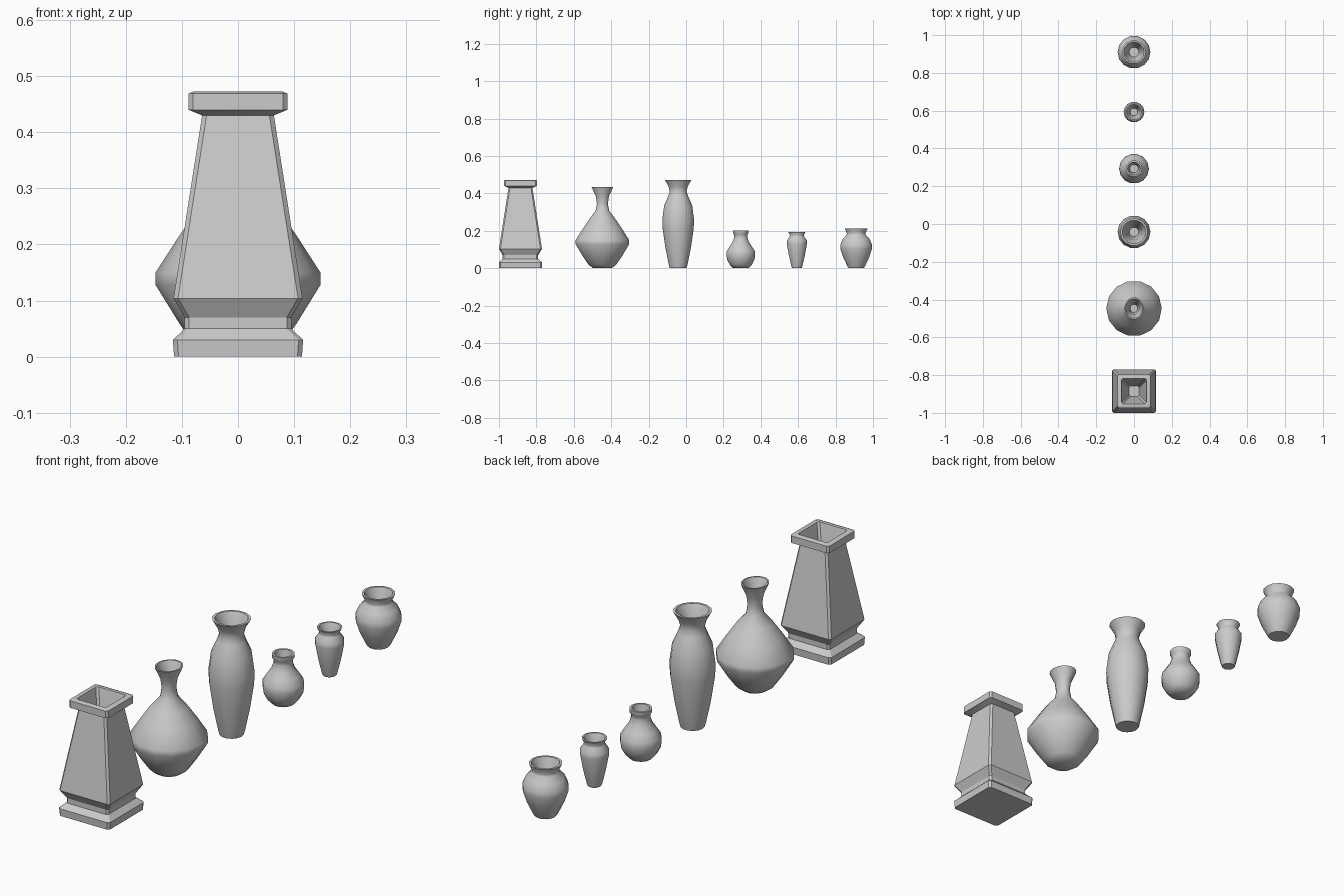
import bpy, bmesh, math


def circle(r, n, squash):
    # cross-section of a round vase; squash narrows the neck in x
    return [(r * squash * math.cos(2 * math.pi * i / n),
             r * math.sin(2 * math.pi * i / n)) for i in range(n)]


def square(h, c=0.008):
    # square cross-section with small corner chamfers
    k = h - c
    return [(h, -k), (h, k), (k, h), (-k, h), (-h, k), (-h, -k), (-k, -h), (k, -h)]


def loft(name, y, rings, angle):
    # skin a stack of (z, outline) rings and cap both ends
    bm = bmesh.new()
    loops = [[bm.verts.new((px, py, z)) for px, py in pts] for z, pts in rings]
    n = len(loops[0])
    for a, b in zip(loops, loops[1:]):
        for i in range(n):
            j = (i + 1) % n
            bm.faces.new((a[i], a[j], b[j], b[i]))
    bm.faces.new(loops[0][::-1])
    bm.faces.new(loops[-1])
    me = bpy.data.meshes.new(name)
    bm.to_mesh(me)
    bm.free()
    ob = bpy.data.objects.new(name, me)
    ob.location.y = y
    bpy.context.collection.objects.link(ob)
    bpy.ops.object.select_all(action='DESELECT')
    bpy.context.view_layer.objects.active = ob
    ob.select_set(True)
    bpy.ops.object.shade_smooth_by_angle(angle=math.radians(angle))
    return ob


def round_vase(name, y, sides, profile, neck_z=9, squash=1.0):
    rings = [(z, circle(r, sides, squash if z > neck_z else 1.0)) for r, z in profile]
    loft(name, y, rings, 50)


# Square tapered vase with stepped foot, collar and hollow
square_profile = [
    (0.114, 0), (0.116, 0.03), (0.095, 0.05), (0.095, 0.07), (0.115, 0.104),
    (0.064, 0.43), (0.088, 0.44), (0.088, 0.469), (0.078, 0.473), (0.067, 0.472),
    (0.054, 0.42), (0.027, 0.28)]
loft("square_vase", -0.885, [(z, square(h)) for h, z in square_profile], 25)

# Wide bottle vase with slim flared neck
round_vase("bottle_vase", -0.447, 14, [
    (0.05, 0), (0.075, 0.018), (0.105, 0.06), (0.147, 0.128), (0.147, 0.15),
    (0.105, 0.215), (0.068, 0.268), (0.037, 0.308), (0.03, 0.345), (0.036, 0.385),
    (0.059, 0.433), (0.052, 0.433), (0.031, 0.385), (0.022, 0.31)], 0.3, 0.87)

# Tall vase with open flared mouth
round_vase("tall_vase", -0.042, 14, [
    (0.046, 0), (0.051, 0.018), (0.07, 0.11), (0.085, 0.21), (0.087, 0.26),
    (0.077, 0.335), (0.055, 0.385), (0.046, 0.41), (0.053, 0.438), (0.073, 0.473),
    (0.063, 0.473), (0.043, 0.43), (0.037, 0.39), (0.025, 0.31)])

# Small squat vase with banded lip
round_vase("squat_vase", 0.293, 14, [
    (0.043, 0), (0.06, 0.018), (0.075, 0.045), (0.079, 0.07), (0.078, 0.09),
    (0.06, 0.118), (0.044, 0.142), (0.036, 0.165), (0.037, 0.18), (0.043, 0.188),
    (0.043, 0.202), (0.034, 0.202), (0.029, 0.17), (0.022, 0.12)])

# Small slender vase
round_vase("slender_vase", 0.593, 14, [
    (0.026, 0), (0.03, 0.01), (0.045, 0.075), (0.055, 0.13), (0.055, 0.147),
    (0.041, 0.168), (0.038, 0.176), (0.048, 0.195), (0.041, 0.195),
    (0.032, 0.172), (0.02, 0.11)])

# Round-shouldered jar
round_vase("shoulder_jar", 0.91, 14, [
    (0.042, 0), (0.049, 0.012), (0.072, 0.06), (0.087, 0.105), (0.087, 0.125),
    (0.073, 0.158), (0.053, 0.178), (0.051, 0.187), (0.063, 0.213),
    (0.054, 0.213), (0.044, 0.185), (0.026, 0.12)])
